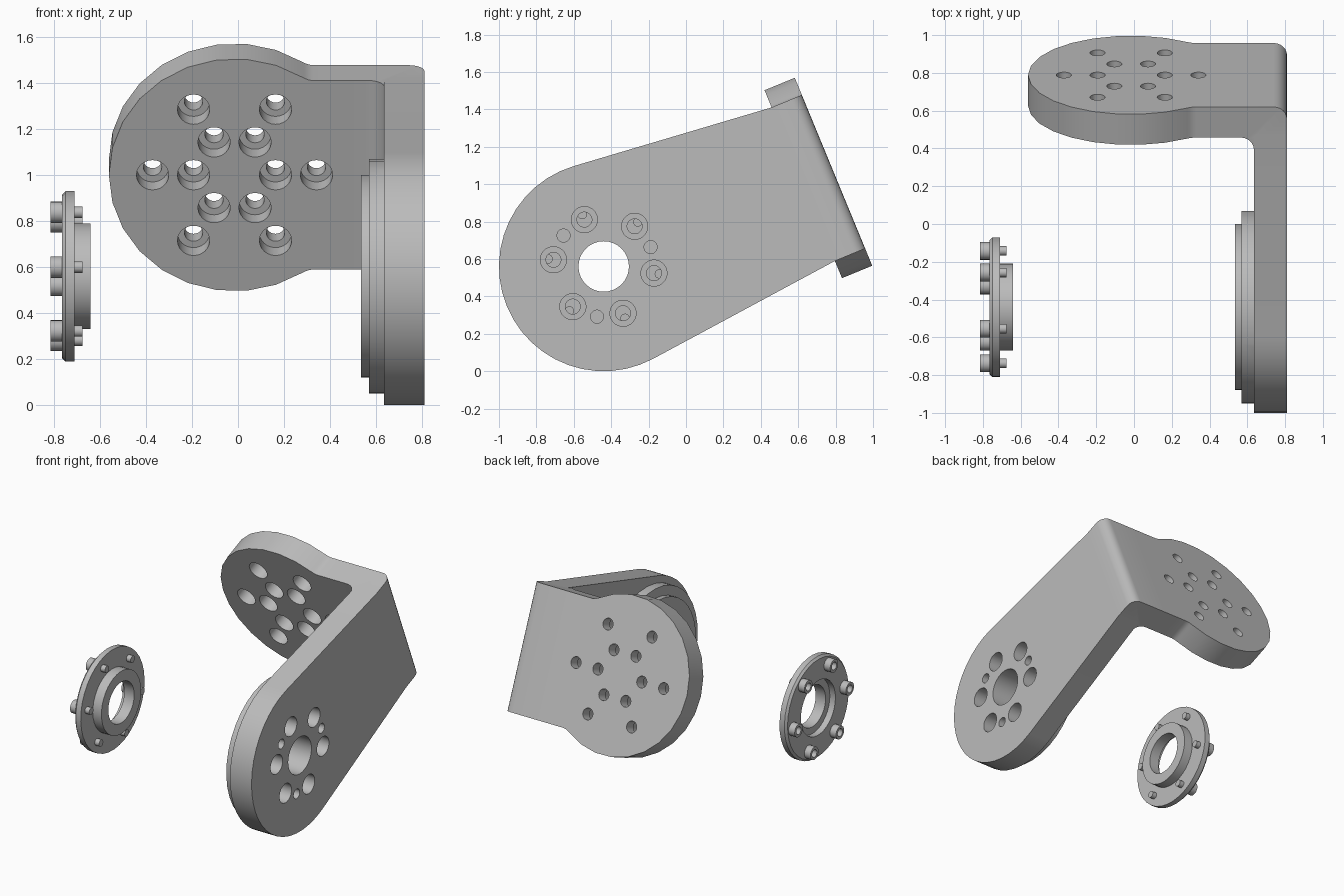
import bpy, bmesh, math
from mathutils import Matrix

cube = bpy.data.objects.get("Cube")
if cube:
    bpy.data.objects.remove(cube, do_unlink=True)

grey = bpy.data.materials.new("machined_grey")
grey.use_nodes = True
colour = (0.5, 0.5, 0.5, 1)
grey.diffuse_color = colour
grey.node_tree.nodes["Principled BSDF"].inputs["Base Color"].default_value = colour

# Working frame: arm pivot at the origin, arm along +y, then tilted up
PLACE = Matrix.Translation((0, -0.44, 0.56)) @ Matrix.Rotation(math.radians(22.4), 4, 'X')
ARM_IN, ARM_OUT = 0.635, 0.81
PLATE_IN, PLATE_OUT = 1.154, 1.329
HALF = 0.444          # half width of the bent strip
DISC_X, DISC_R = -0.015, 0.546
ARM_R = 0.56


def arc(cx, cy, r, start, end, steps):
    angles = [math.radians(start + (end - start) * i / steps) for i in range(steps + 1)]
    return [(cx + r * math.cos(a), cy + r * math.sin(a)) for a in angles]


def mirrored(points):
    """Complete an outline symmetric about its first axis."""
    return points + [(a, -b) for a, b in reversed(points) if abs(b) > 1e-5]


def make_object(name, bm):
    bmesh.ops.recalc_face_normals(bm, faces=bm.faces)
    mesh = bpy.data.meshes.new(name)
    bm.to_mesh(mesh)
    bm.free()
    mesh.materials.append(grey)
    obj = bpy.data.objects.new(name, mesh)
    bpy.context.collection.objects.link(obj)
    return obj


def prism(name, outline, axis, low, high):
    """Extrude a flat outline along one axis."""
    def place(a, b, t):
        return {'X': (t, a, b), 'Y': (a, t, b), 'Z': (a, b, t)}[axis]
    bm = bmesh.new()
    rims = [[bm.verts.new(place(a, b, t)) for a, b in outline] for t in (low, high)]
    for rim in rims:
        bm.faces.new(rim)
    for i in range(len(outline)):
        j = (i + 1) % len(outline)
        bm.faces.new((rims[0][i], rims[0][j], rims[1][j], rims[1][i]))
    return make_object(name, bm)


def lathe(bm, profile, axis='X', a=0, b=0, sides=24, ring=False):
    """Turn a (radius, height) profile round an axis through (a, b)."""
    rows = []
    for r, t in profile:
        circle = arc(a, b, r, 0, 360, sides)[:-1]
        rows.append([bm.verts.new((t, u, v) if axis == 'X' else (u, t, v)) for u, v in circle])
    pairs = list(zip(rows, rows[1:]))
    if ring:
        pairs.append((rows[-1], rows[0]))
    else:
        bm.faces.new(rows[0])
        bm.faces.new(rows[-1])
    for p, q in pairs:
        for i in range(sides):
            j = (i + 1) % sides
            bm.faces.new((p[i], p[j], q[j], q[i]))


def combine(target, other, operation):
    mod = target.modifiers.new(operation.lower(), 'BOOLEAN')
    mod.operation, mod.solver, mod.object = operation, 'EXACT', other
    bpy.context.view_layer.objects.active = target
    bpy.ops.object.modifier_apply(modifier=mod.name)
    bpy.data.objects.remove(other, do_unlink=True)


def finish(obj):
    obj.data.transform(PLACE)
    bpy.ops.object.select_all(action='DESELECT')
    obj.select_set(True)
    bpy.context.view_layer.objects.active = obj
    bpy.ops.object.shade_smooth_by_angle(angle=math.radians(30))


# Arm: round end with tangents running to the bend
tangent = 90 + math.degrees(math.asin((ARM_R - HALF) / PLATE_IN))
lean = math.degrees(math.asin((ARM_R - HALF) / PLATE_IN))
arm = mirrored([(PLATE_IN, HALF)] + arc(0, 0, ARM_R, 90 - lean, 180, 12))
bracket = prism("bracket", arm, 'X', ARM_IN, ARM_OUT)

# Bend: filleted corner between arm and plate
f = 0.07
corner = ([(0.4, PLATE_IN)] + arc(ARM_IN - f, PLATE_IN - f, f, 90, 0, 6)
          + arc(ARM_OUT - f, PLATE_OUT - f, f, 0, 90, 6) + [(0.4, PLATE_OUT)])
corner.insert(8, (ARM_OUT, PLATE_IN - f))
combine(bracket, prism("bend", corner, 'Z', -HALF, HALF), 'UNION')

# Plate: disc blended into a neck
g = 0.09
blend_x = math.sqrt((DISC_R + g) ** 2 - (HALF + g) ** 2)
touch = math.degrees(math.atan2(HALF + g, blend_x))
plate = mirrored([(0.5, HALF)] + arc(DISC_X + blend_x, HALF + g, g, 270, 180 + touch, 4)
                 + arc(DISC_X, 0, DISC_R, touch, 180, 9)[1:])
combine(bracket, prism("plate", plate, 'Y', PLATE_IN, PLATE_OUT), 'UNION')

# Stepped boss on the inner side of the arm
bm = bmesh.new()
lathe(bm, [(0.44, 0.535), (0.44, 0.57), (0.51, 0.57), (0.51, 0.7)], sides=36)
combine(bracket, make_object("boss", bm), 'UNION')

# Holes: pivot bore, counterbored screws, dowels
bm = bmesh.new()
lathe(bm, [(0.135, 0.4), (0.135, 0.9)], sides=32)
for k in range(6):
    a = math.radians(30 + 60 * k)
    lathe(bm, [(0.04, 0.4), (0.04, 0.68), (0.07, 0.68), (0.07, 0.9)],
          a=0.271 * math.cos(a), b=0.271 * math.sin(a))
for k in range(3):
    a = math.radians(120 * k)
    lathe(bm, [(0.035, 0.4), (0.035, 0.9)], a=0.271 * math.cos(a), b=0.271 * math.sin(a))
step = PLATE_IN + 0.09
for radius in (0.178, 0.356):
    for k in range(6):
        a = math.radians(60 * k)
        lathe(bm, [(0.07, PLATE_IN - 0.1), (0.07, step), (0.04, step), (0.04, PLATE_OUT + 0.1)],
              'Y', DISC_X + radius * math.cos(a), radius * math.sin(a))
combine(bracket, make_object("hole_cutter", bm), 'DIFFERENCE')
finish(bracket)

# Flange: chamfered disc with a hub and a recessed back
bm = bmesh.new()
lathe(bm, [(0.15, -0.64), (0.23, -0.64), (0.23, -0.71), (0.37, -0.71), (0.37, -0.75),
           (0.355, -0.765), (0.2, -0.765), (0.2, -0.72), (0.15, -0.72)], sides=36, ring=True)
finish(make_object("flange", bm))

# Socket screws through the flange
bm = bmesh.new()
for k in range(6):
    a = math.radians(30 + 60 * k)
    lathe(bm, [(0.025, -0.675), (0.025, -0.765), (0.047, -0.765), (0.047, -0.815),
               (0.028, -0.815), (0.028, -0.78)],
          a=0.3 * math.cos(a), b=0.3 * math.sin(a), sides=18)
finish(make_object("flange_screws", bm))
